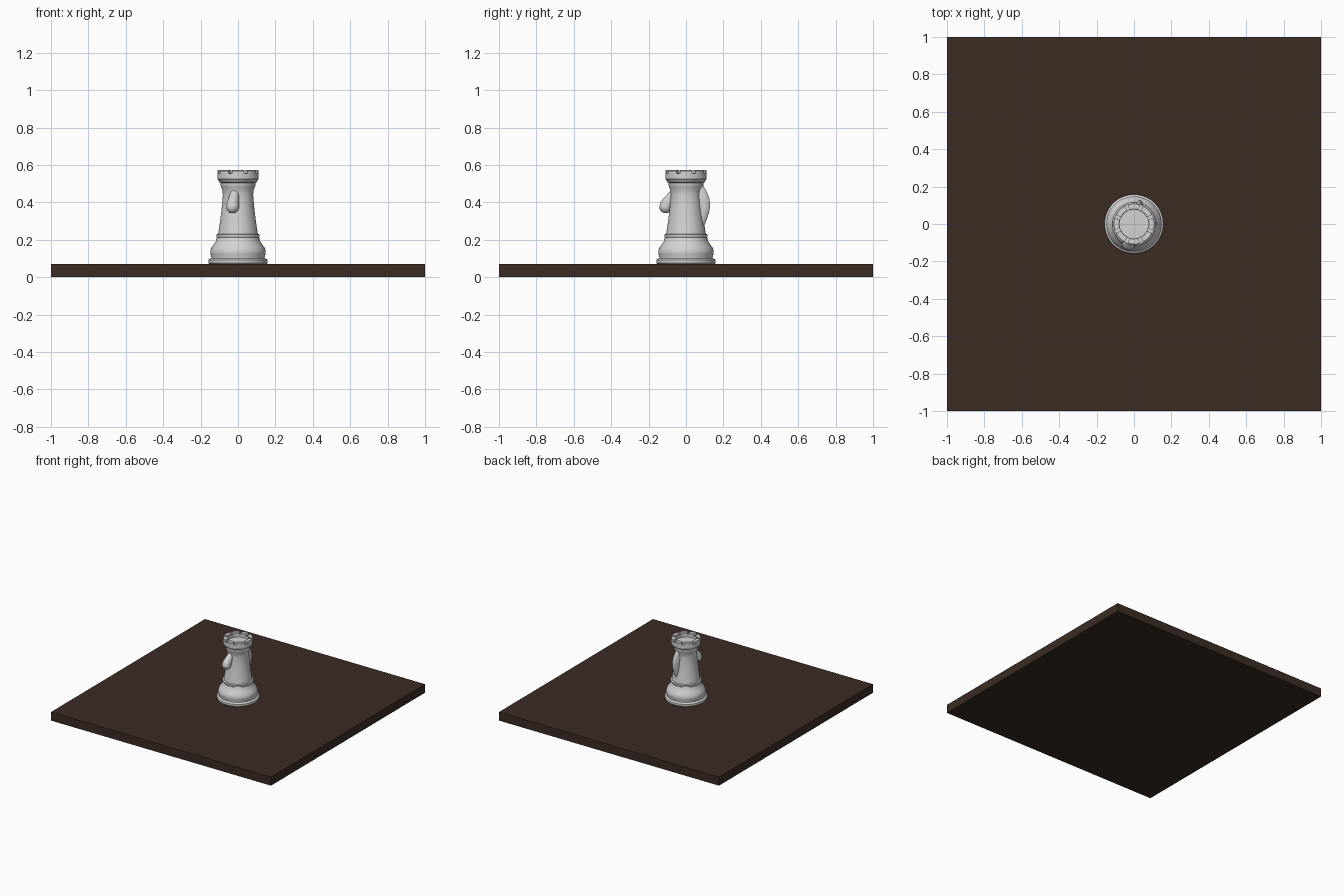
import bpy, bmesh
from math import sin, cos, pi, radians
from mathutils import Matrix, Vector

cube = bpy.data.objects.get("Cube")
if cube:
    bpy.data.objects.remove(cube, do_unlink=True)


def material(name, rgb):
    m = bpy.data.materials.new(name)
    m.use_nodes = True
    m.diffuse_color = (*rgb, 1)
    m.node_tree.nodes["Principled BSDF"].inputs["Base Color"].default_value = (*rgb, 1)
    return m


STONE = material("pale grey", (0.65, 0.65, 0.65))
WOOD = material("dark brown", (0.045, 0.025, 0.017))


def finish(name, bm, mat, smooth=True):
    bmesh.ops.recalc_face_normals(bm, faces=bm.faces)
    me = bpy.data.meshes.new(name)
    bm.to_mesh(me)
    bm.free()
    me.materials.append(mat)
    ob = bpy.data.objects.new(name, me)
    bpy.context.collection.objects.link(ob)
    if smooth:
        bpy.ops.object.select_all(action="DESELECT")
        bpy.context.view_layer.objects.active = ob
        ob.select_set(True)
        bpy.ops.object.shade_smooth_by_angle(angle=radians(40))
    return ob


def lathe(name, profile, steps=64):
    bm = bmesh.new()
    vs = [bm.verts.new((r, 0, z)) for r, z in profile]
    edges = [bm.edges.new(p) for p in zip(vs, vs[1:])]
    bmesh.ops.spin(bm, geom=vs + edges, axis=(0, 0, 1), cent=(0, 0, 0),
                   angle=2 * pi, steps=steps)
    bmesh.ops.remove_doubles(bm, verts=bm.verts, dist=0.0002)
    return finish(name, bm, STONE)


# Board
bm = bmesh.new()
bmesh.ops.create_cube(bm, size=1, matrix=Matrix.Translation((0, 0, 0.035))
                      @ Matrix.Diagonal((2, 2, 0.07, 1)))
finish("board", bm, WOOD, smooth=False)

# Turned body: foot, bulge, collar, tapered shaft, flared neck and crown cup
lathe("tower_body", [
    (0, 0.07), (0.152, 0.07), (0.158, 0.076), (0.158, 0.092), (0.152, 0.098),
    (0.143, 0.101), (0.143, 0.112), (0.148, 0.125), (0.148, 0.14),
    (0.142, 0.158), (0.13, 0.175), (0.119, 0.192), (0.113, 0.212),
    (0.116, 0.217), (0.116, 0.228), (0.106, 0.232), (0.097, 0.29),
    (0.087, 0.37), (0.081, 0.44), (0.083, 0.462), (0.09, 0.482),
    (0.094, 0.492), (0.094, 0.505), (0.1, 0.508), (0.104, 0.518),
    (0.11, 0.524), (0.11, 0.555), (0.077, 0.555), (0.077, 0.535), (0, 0.535)])

# Battlements around the crown
COUNT = 8
half = pi / COUNT - radians(5)
bm = bmesh.new()
for k in range(COUNT):
    rings = []
    for j in range(7):
        a = 2 * pi * k / COUNT + half * (j / 3 - 1)
        rings.append([bm.verts.new((r * cos(a), r * sin(a), z)) for r, z in
                      ((0.077, 0.55), (0.11, 0.55), (0.11, 0.569), (0.107, 0.572),
                       (0.08, 0.572), (0.077, 0.569))])
    for p, q in zip(rings, rings[1:]):
        for i in range(6):
            n = (i + 1) % 6
            bm.faces.new((p[i], p[n], q[n], q[i]))
    bm.faces.new(rings[0])
    bm.faces.new(rings[-1])
finish("battlements", bm, STONE)

# The muzzle and mane share a slightly turned axis
TURN = Matrix.Rotation(radians(-15), 4, "Z")

# Muzzle: hull around balls growing towards the nose
bm = bmesh.new()
for y, z, r in ((-0.062, 0.455, 0.022), (-0.108, 0.39, 0.033), (-0.112, 0.376, 0.034)):
    bmesh.ops.create_uvsphere(bm, u_segments=24, v_segments=14, radius=r,
                              matrix=Matrix.Translation((0, y, z)))
hull = bmesh.ops.convex_hull(bm, input=bm.verts)
bmesh.ops.delete(bm, geom=[v for v in set(hull["geom_interior"] + hull["geom_unused"])
                           if isinstance(v, bmesh.types.BMVert)], context="VERTS")
bm.transform(TURN)
finish("muzzle", bm, STONE)

# Mane: thin crest bowed out of the back, tapering to a rounded edge
bm = bmesh.new()
rows = []
for j in range(17):
    t = j / 16
    z = 0.235 + 0.265 * t
    y = 0.088 + 0.045 * sin(pi * t ** 1.25)
    rows.append([bm.verts.new((x, y - d, z)) for x, d in
                 ((-0.026, 0.075), (-0.02, 0.025), (-0.011, 0.006), (0, 0),
                  (0.011, 0.006), (0.02, 0.025), (0.026, 0.075))])
for p, q in zip(rows, rows[1:]):
    for i in range(7):
        n = (i + 1) % 7
        bm.faces.new((p[i], p[n], q[n], q[i]))
bm.faces.new(rows[0])
bm.faces.new(rows[-1])
bm.transform(TURN)
finish("mane", bm, STONE)
